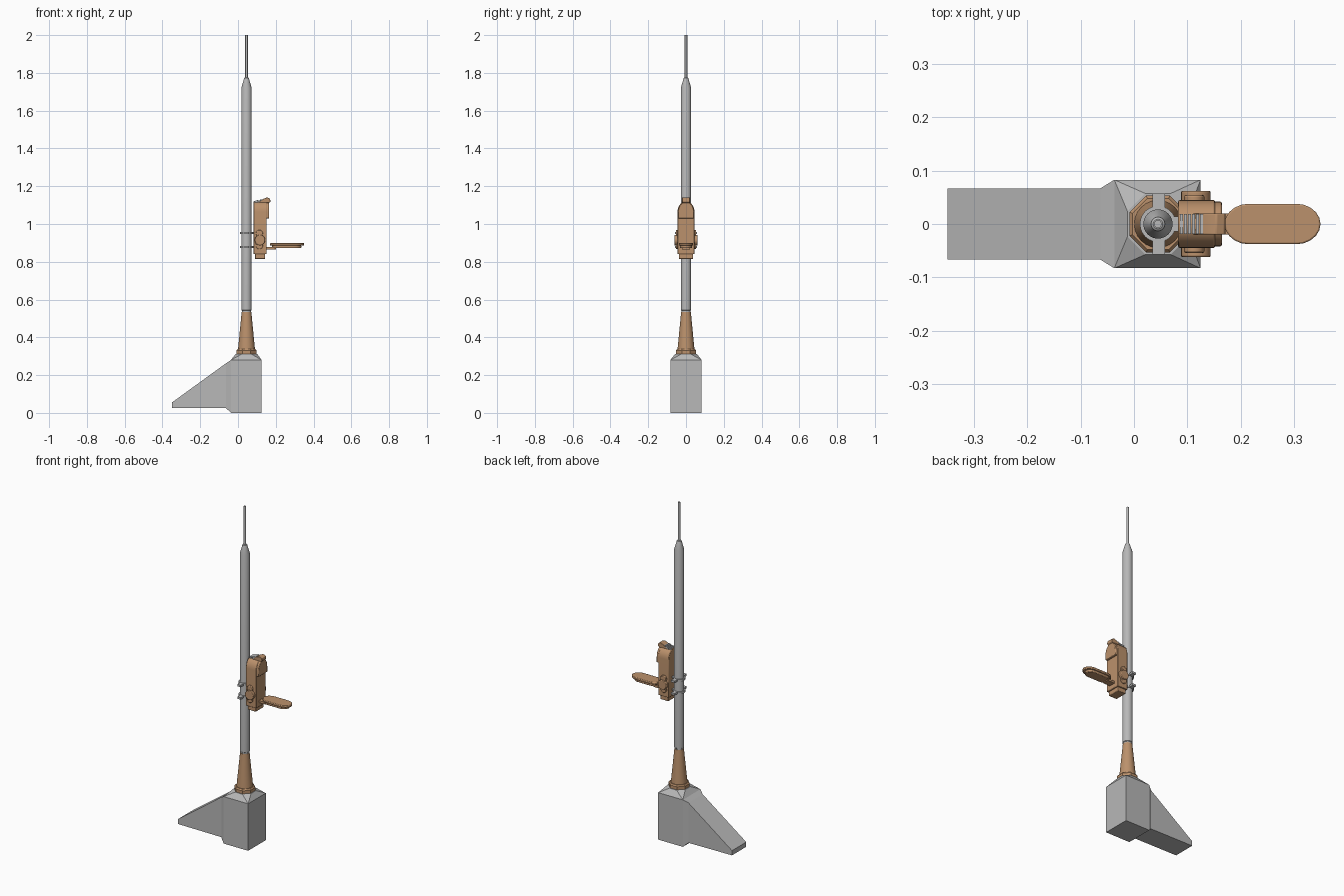
import bpy, bmesh, math
from mathutils import Vector, Matrix

if "Cube" in bpy.data.objects:
    bpy.data.objects.remove(bpy.data.objects["Cube"])


def material(name, rgb):
    m = bpy.data.materials.new(name)
    m.diffuse_color = (*rgb, 1)
    m.use_nodes = True
    m.node_tree.nodes["Principled BSDF"].inputs["Base Color"].default_value = m.diffuse_color
    return m


GREY = material("grey", (0.48, 0.48, 0.48))
BROWN = material("tan_brown", (0.50, 0.285, 0.15))
PX = 0.045  # pole axis


def finish(name, bm, mat, smooth=True, bevel=0):
    bmesh.ops.recalc_face_normals(bm, faces=bm.faces)
    me = bpy.data.meshes.new(name)
    bm.to_mesh(me)
    bm.free()
    ob = bpy.data.objects.new(name, me)
    bpy.context.collection.objects.link(ob)
    me.materials.append(mat)
    if bevel:
        b = ob.modifiers.new("bevel", 'BEVEL')
        b.width, b.segments, b.limit_method = bevel, 2, 'ANGLE'
    if smooth:
        bpy.ops.object.select_all(action='DESELECT')
        ob.select_set(True)
        bpy.context.view_layer.objects.active = ob
        bpy.ops.object.shade_smooth_by_angle(angle=math.radians(35))
    return ob


def hull(name, pts, mat):
    bm = bmesh.new()
    for p in pts:
        bm.verts.new(p)
    bmesh.ops.convex_hull(bm, input=bm.verts)
    bmesh.ops.dissolve_limit(bm, angle_limit=0.01, verts=bm.verts, edges=bm.edges)
    return finish(name, bm, mat, False)


def lathe(name, prof, mat, n=24, rot=0.0, smooth=True):
    bm = bmesh.new()
    rings = []
    for r, z in prof:
        rings.append([bm.verts.new((PX + r * math.cos(rot + i * math.tau / n),
                                    r * math.sin(rot + i * math.tau / n), z)) for i in range(n)])
    for a, b in zip(rings, rings[1:]):
        for i in range(n):
            bm.faces.new((a[i], a[(i + 1) % n], b[(i + 1) % n], b[i]))
    bm.faces.new(rings[0])
    bm.faces.new(rings[-1])
    return finish(name, bm, mat, smooth)


def extrude(name, pts, vec, mat, bevel=0):
    bm = bmesh.new()
    f = bm.faces.new([bm.verts.new(p) for p in pts])
    r = bmesh.ops.extrude_face_region(bm, geom=[f])
    bmesh.ops.translate(bm, vec=vec, verts=[v for v in r['geom'] if isinstance(v, bmesh.types.BMVert)])
    return finish(name, bm, mat, True, bevel)


def box(name, x0, x1, y0, y1, z0, z1, mat, bevel=0):
    return extrude(name, [(x0, y0, z0), (x1, y0, z0), (x1, y1, z0), (x0, y1, z0)], (0, 0, z1 - z0), mat, bevel)


def y_disc(name, x, z, r, half, mat, n=20):
    pts = [(x + r * math.cos(i * math.tau / n), -half, z + r * math.sin(i * math.tau / n)) for i in range(n)]
    return extrude(name, pts, (0, 2 * half, 0), mat, 0.003)


# Concrete foot: block with chamfered octagonal top, neck and sloping wedge
S = (-1, 1)
octa = [(PX + 0.062 * math.cos(math.pi / 8 + i * math.pi / 4),
         0.062 * math.sin(math.pi / 8 + i * math.pi / 4), 0.312) for i in range(8)]
hull("base_block", [(x, s * 0.083, z) for x in (-0.037, 0.125) for s in S for z in (0, 0.28)] + octa, GREY)
hull("base_neck", [(-0.037, s * 0.083, z) for s in S for z in (0, 0.28)] +
     [(-0.063, s * 0.067, z) for s in S for z in (0.025, 0.263)], GREY)
hull("base_wedge", [(-0.35, s * 0.067, z) for s in S for z in (0.027, 0.055)] +
     [(-0.063, s * 0.067, z) for s in S for z in (0.025, 0.263)], GREY)

# Pole socket and pole
lathe("socket_flange", [(0.058, 0.31), (0.058, 0.33), (0.052, 0.337)], BROWN, 8, math.pi / 8, False)
lathe("socket_cone", [(0.045, 0.33), (0.044, 0.345), (0.028, 0.51), (0.026, 0.535)], BROWN)
lathe("pole", [(0.024, 0.53), (0.024, 0.542), (0.0275, 0.545), (0.0275, 1.72), (0.013, 1.77)], GREY)
lathe("pole_tip_collar", [(0.013, 1.762), (0.013, 1.772), (0.009, 1.775)], GREY)
lathe("top_rod", [(0.007, 1.76), (0.007, 2.0)], GREY, 12)


# Arched housing, extruded front to back
def arch(x, w, z0, z1):
    n = 14
    rz = 0.055
    top = [(x, w * math.cos(math.pi * i / n), z1 - rz + rz * math.sin(math.pi * i / n)) for i in range(n + 1)]
    return [(x, -w, z0), (x, w, z0)] + top


extrude("housing_body", arch(0.083, 0.045, 0.84, 1.12), (0.069, 0, 0), BROWN, 0.003)
extrude("housing_hood", arch(0.145, 0.042, 1.03, 1.118), (0.02, 0, 0), BROWN, 0.003)
box("housing_bottom", 0.09, 0.144, -0.038, 0.038, 0.815, 0.842, BROWN, 0.003)

# Lip over the housing with grey ribbed back strip
extrude("top_lip", [(0.108, -0.02, 1.112), (0.165, -0.02, 1.112), (0.172, -0.02, 1.118), (0.17, -0.02, 1.134),
                    (0.155, -0.02, 1.141), (0.135, -0.02, 1.134)], (0, 0.04, 0), BROWN, 0.002)
for i in range(6):
    x = 0.086 + i * 0.0075
    box("grey_rib", x, x + 0.006, -0.019, 0.019, 1.112, 1.122 + i * 0.002, GREY)

# Hinge discs on both sides
y_disc("side_disc", 0.116, 0.915, 0.028, 0.062, BROWN)
for z in (0.95, 0.885):
    y_disc("side_boss", 0.113, z, 0.019, 0.054, BROWN, 14)

# Clamps around the pole
for z in (0.878, 0.952):
    lathe("clamp_ring", [(0.034, z - 0.006), (0.034, z + 0.006)], GREY)
    box("clamp_ears", 0.035, 0.058, -0.057, 0.057, z - 0.006, z + 0.006, GREY)
    box("clamp_link", 0.06, 0.09, -0.014, 0.014, z - 0.005, z + 0.005, GREY)


# Stadium-shaped tray with a smaller slab below
def stadium(x0, x1, w, z):
    r, n, pts = w, 10, []
    for cx, a0 in ((x1 - r * 1.2, -math.pi / 2), (x0 + r * 1.2, math.pi / 2)):
        for i in range(n + 1):
            a = a0 + math.pi * i / n
            pts.append((cx + 1.2 * r * math.cos(a), r * math.sin(a), z))
    return pts


extrude("tray_top", stadium(0.17, 0.35, 0.038, 0.886), (0, 0, 0.013), BROWN, 0.003)
extrude("tray_bottom", stadium(0.18, 0.335, 0.031, 0.872), (0, 0, 0.015), BROWN, 0.003)
box("tray_arm", 0.14, 0.2, -0.02, 0.02, 0.866, 0.878, BROWN)
